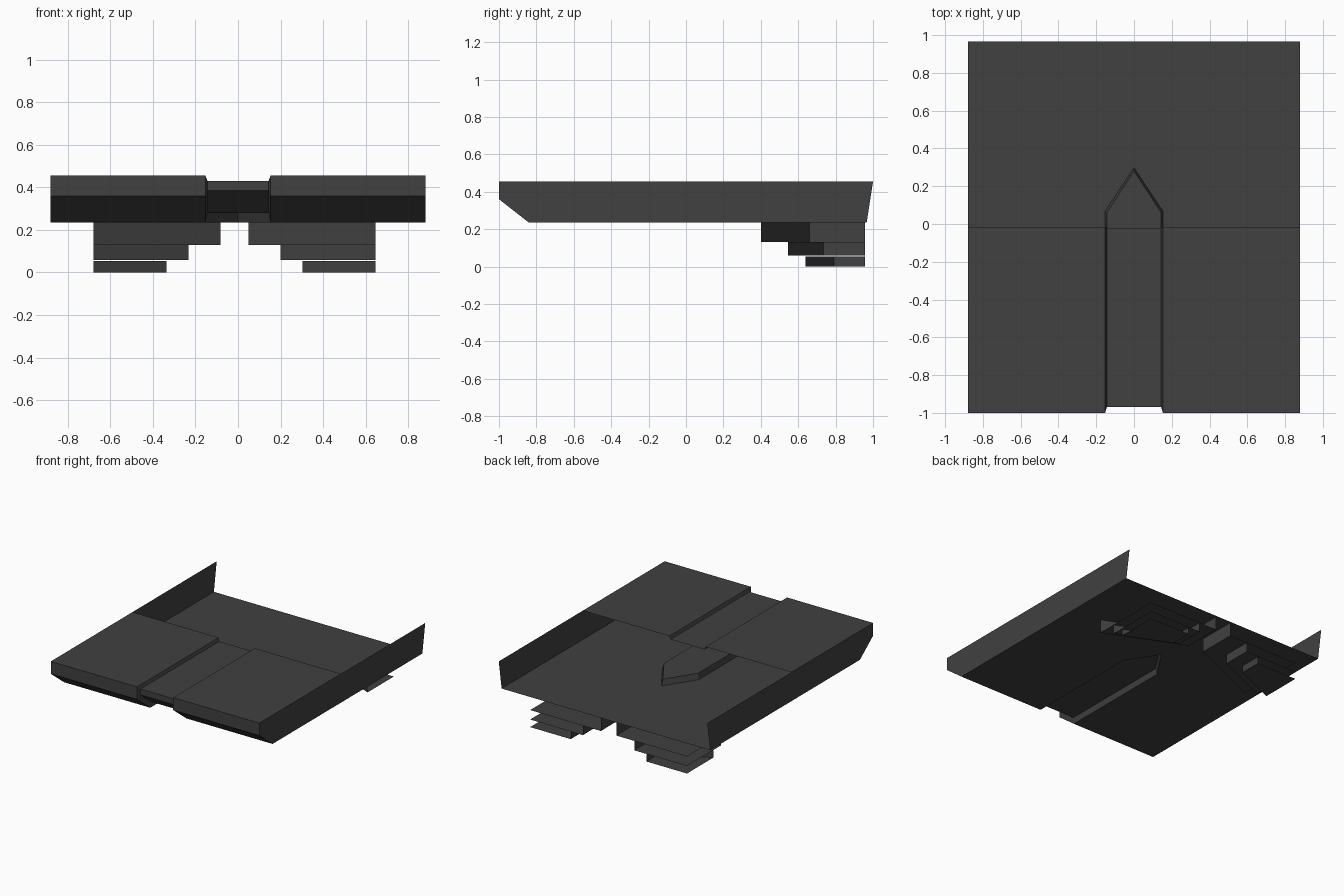
import bpy
import bmesh

if "Cube" in bpy.data.objects:
    bpy.data.objects.remove(bpy.data.objects["Cube"])

mat = bpy.data.materials.new("dark_grey")
mat.diffuse_color = (0.052, 0.052, 0.052, 1)
mat.use_nodes = True
mat.node_tree.nodes["Principled BSDF"].inputs["Base Color"].default_value = mat.diffuse_color


def make(name, faces):
    """Build a thin shell from a list of corner loops, welding shared corners."""
    bm = bmesh.new()
    for loop in faces:
        bm.faces.new([bm.verts.new(p) for p in loop])
    bmesh.ops.remove_doubles(bm, verts=bm.verts, dist=0.0005)
    bmesh.ops.recalc_face_normals(bm, faces=bm.faces)
    me = bpy.data.meshes.new(name)
    bm.to_mesh(me)
    bm.free()
    me.materials.append(mat)
    ob = bpy.data.objects.new(name, me)
    bpy.context.collection.objects.link(ob)
    return ob


def strip(path_a, xa, path_b, xb):
    """Quads between two (y, z) paths placed at two x positions."""
    a = [(xa, y, z) for y, z in path_a]
    b = [(xb, y, z) for y, z in path_b]
    return [(a[i], a[i + 1], b[i + 1], b[i]) for i in range(len(a) - 1)]


W = 0.88                    # half width
XO, XI = 0.153, 0.144       # channel half widths, outer and inner
TOP, FLOOR, CEIL = 0.455, 0.235, 0.28
BACK = 0.966

# side profiles of the hull and of the recessed centre channel, top to underside
hull = [(-0.015, TOP), (-1.0, TOP), (-1.0, 0.36), (-0.84, FLOOR), (0.068, FLOOR)]
channel = [(-0.02, 0.43), (-0.97, 0.43), (-0.97, 0.385), (-0.836, CEIL), (0.06, CEIL)]
tip_out, tip_in = (0, 0.298, FLOOR), (0, 0.28, CEIL)

# hull panels: wrapped deck, nose and floor on both sides
panels, recess = [], []
for s in (1, -1):
    panels += strip(hull, s * W, hull, s * XO)
    panels.append([(s * W, 0.068, FLOOR), (s * XO, 0.068, FLOOR), tip_out,
                   (0, BACK, FLOOR), (s * W, BACK, FLOOR)])
    # channel flanks and pointed end
    recess += strip(hull, s * XO, channel, s * XI)
    recess.append([(s * XO, 0.068, FLOOR), tip_out, tip_in, (s * XI, 0.06, CEIL)])
recess += strip(channel, -XI, channel, XI)
recess.append([(-XI, 0.06, CEIL), (XI, 0.06, CEIL), tip_in])
make("hull_panels", panels)
make("centre_channel", recess)

# side walls
for s, side in ((1, "right"), (-1, "left")):
    prof = [(-1.0, TOP), (-1.0, 0.36), (-0.84, FLOOR), (BACK, FLOOR), (1.0, TOP)]
    make(side + "_wall", [[(s * W, y, z) for y, z in prof]])

# stepped fins under the rear: inner x, outer y, corner y, top z, bottom z
steps = [(0.065, 0.40, 0.66, FLOOR, 0.13),
         (0.217, 0.545, 0.735, 0.13, 0.058),
         (0.319, 0.64, 0.79, 0.053, 0.0)]
MID, OUT, END = -0.0165, 0.662, 0.957
for s, side in ((1, "right"), (-1, "left")):
    for n, (xi, y0, y1, zt, zb) in enumerate(steps, 1):
        plan = [(OUT, y0), (xi, y1), (xi, END), (OUT, END)]
        lo = [(MID + s * x, y, zb) for x, y in plan]
        hi = [(MID + s * x, y, zt) for x, y in plan]
        # slanted wall, inner wall and bottom plate; outer and rear sides are open
        make(f"{side}_step_{n}", [(lo[0], lo[1], hi[1], hi[0]),
                                  (lo[1], lo[2], hi[2], hi[1]), lo])
